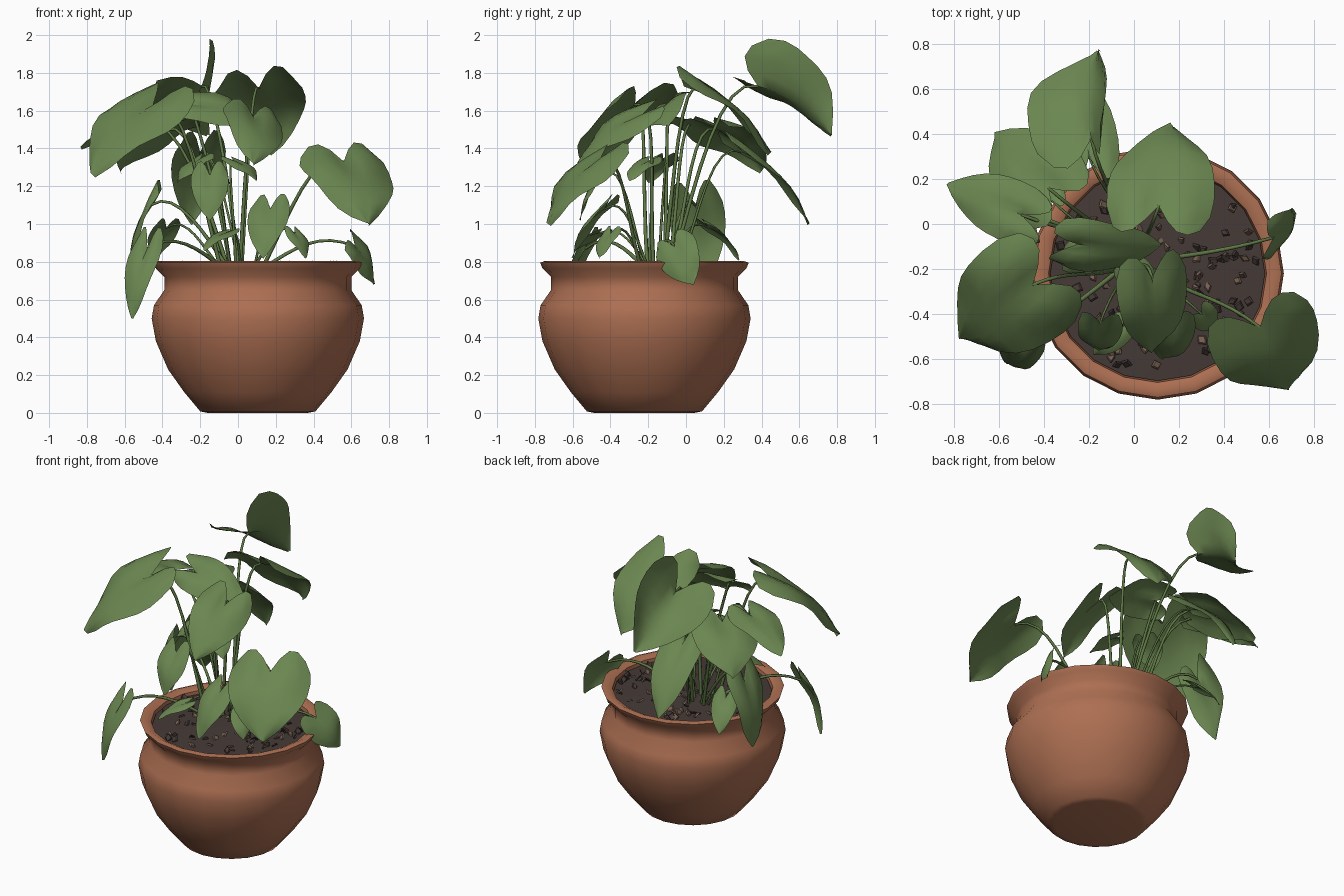
import bpy, bmesh, math, random
from mathutils import Vector, Matrix

random.seed(4)
if "Cube" in bpy.data.objects:
    bpy.data.objects.remove(bpy.data.objects["Cube"], do_unlink=True)


def material(name, r, g, b):
    m = bpy.data.materials.new(name)
    m.use_nodes = True
    m.diffuse_color = (r, g, b, 1)
    bsdf = m.node_tree.nodes["Principled BSDF"]
    bsdf.inputs["Base Color"].default_value = (r, g, b, 1)
    bsdf.inputs["Roughness"].default_value = 0.8
    return m


TERRACOTTA = material("terracotta", 0.42, 0.16, 0.085)
SOIL = material("dark soil", 0.06, 0.043, 0.038)
CHIP = material("bark chips", 0.18, 0.115, 0.085)
LEAF = material("leaf green", 0.147, 0.24, 0.082)
STEM = material("stem green", 0.115, 0.19, 0.06)

CENTRE = Vector((0.105, -0.22, 0))


def finish(name, bm, mat, angle=40):
    mesh = bpy.data.meshes.new(name)
    bm.to_mesh(mesh)
    bm.free()
    mesh.materials.append(mat)
    ob = bpy.data.objects.new(name, mesh)
    bpy.context.collection.objects.link(ob)
    bpy.ops.object.select_all(action='DESELECT')
    ob.select_set(True)
    bpy.context.view_layer.objects.active = ob
    bpy.ops.object.shade_smooth_by_angle(angle=math.radians(angle))
    return ob


def lathe(name, profile, mat, sides=20):
    """Spin a radius/height profile around the pot axis."""
    bm = bmesh.new()
    rings = []
    for r, z in profile:
        ring = []
        for i in range(sides):
            a = math.tau * i / sides
            ring.append(bm.verts.new(CENTRE + Vector((r * math.cos(a), r * math.sin(a), z))))
        rings.append(ring)
    for lo, hi in zip(rings, rings[1:]):
        for i in range(sides):
            j = (i + 1) % sides
            bm.faces.new((lo[i], lo[j], hi[j], hi[i]))
    bm.faces.new(rings[0])
    bm.faces.new(rings[-1])
    bmesh.ops.recalc_face_normals(bm, faces=bm.faces)
    return finish(name, bm, mat, 50)


# Pot with a flared rim above a short neck, and the soil inside it
lathe("pot", [(0.265, 0), (0.305, 0.008), (0.39, 0.11), (0.475, 0.23), (0.54, 0.38),
              (0.562, 0.5), (0.55, 0.57), (0.495, 0.65), (0.495, 0.72), (0.54, 0.765),
              (0.552, 0.795), (0.525, 0.805), (0.485, 0.785), (0.475, 0.72)], TERRACOTTA)
lathe("soil", [(0.478, 0.74), (0.478, 0.765), (0.3, 0.775), (0.05, 0.785)], SOIL)

# Bark flakes leaning out of the soil, every other one pale
bm = bmesh.new()
for i in range(110):
    a, r = random.uniform(0, math.tau), 0.45 * math.sqrt(random.random())
    spot = CENTRE + Vector((r * math.cos(a), r * math.sin(a), 0.782))
    place = (Matrix.Translation(spot)
             @ Matrix.Rotation(random.uniform(0, math.tau), 4, 'Z')
             @ Matrix.Rotation(random.uniform(0.3, 1.1), 4, 'X')
             @ Matrix.Diagonal((random.uniform(0.5, 0.9), 1, 1, 1)))
    made = bmesh.ops.create_cone(bm, cap_ends=True, segments=4, radius1=0.03,
                                 radius2=0.022, depth=0.008, matrix=place)["verts"]
    for f in {f for v in made for f in v.link_faces}:
        f.material_index = i % 2
chips = finish("bark_chips", bm, CHIP, 20)
chips.data.materials.append(SOIL)

# Half widths of a heart-shaped blade from its notch to its tip
WIDTHS = [0.82, 0.97, 1, 0.97, 0.89, 0.75, 0.56, 0.32, 0.03]
COLS = 8


def leaf_blade(name, base, tip, side, half, cup=-0.3):
    base, tip, side = Vector(base), Vector(tip), Vector(side)
    along = tip - base
    length = along.length
    along.normalize()
    side = (side - along * side.dot(along)).normalized()
    up = side.cross(along)
    if up.z < 0:
        up.negate()
    phase = random.uniform(0, math.tau)
    bm = bmesh.new()
    grid = []
    for i, w in enumerate(WIDTHS):
        t = i / (len(WIDTHS) - 1)
        row = []
        for j in range(COLS + 1):
            s = 2 * j / COLS - 1
            lobe = 0.32 * math.sin(math.pi * 0.8 * abs(s)) * (1 - t) ** 2
            lift = (0.12 * length * math.sin(math.pi * t)
                    + half * (0.12 * abs(s) + cup * s * s) * (1 - t ** 3)
                    + 0.07 * half * abs(s) * math.sin(9 * t + phase + 2 * s))
            row.append(bm.verts.new(base + along * length * (t - lobe)
                                    + side * half * w * s + up * lift))
        grid.append(row)
    for a, b in zip(grid, grid[1:]):
        for j in range(COLS):
            bm.faces.new((a[j], a[j + 1], b[j + 1], b[j]))
    bmesh.ops.recalc_face_normals(bm, faces=bm.faces)
    bm.normal_update()
    if sum(f.normal.dot(up) for f in bm.faces) < 0:
        bmesh.ops.reverse_faces(bm, faces=bm.faces)
    return finish(name, bm, LEAF, 60)


def stem(name, base, tip, thick):
    """Arching stalk from the soil to the notch of a leaf."""
    end = Vector(base)
    out = Vector((end.x, end.y + 0.14, 0))
    root = Vector((0.02, -0.14, 0.77)) + out * 0.2
    root += Vector((random.uniform(-0.04, 0.04), random.uniform(-0.04, 0.04), 0))
    fall = (Vector(tip) - end).normalized()
    curve = bpy.data.curves.new(name, 'CURVE')
    curve.dimensions = '3D'
    curve.bevel_depth = thick
    curve.bevel_resolution = 1
    curve.resolution_u = 8
    sp = curve.splines.new('BEZIER')
    sp.bezier_points.add(1)
    a, b = sp.bezier_points
    rise = max(end.z - root.z, 0.2)
    a.co, b.co, b.radius = root, end, 0.65
    a.handle_left = root - Vector((0, 0, 0.1))
    a.handle_right = root + out * 0.25 + Vector((0, 0, rise * 0.5))
    b.handle_left = end - out * 0.25 - fall * 0.08 + Vector((0, 0, 0.02))
    b.handle_right = end + fall * 0.1
    curve.materials.append(STEM)
    ob = bpy.data.objects.new(name, curve)
    bpy.context.collection.objects.link(ob)


# Large leaves: notch, tip, direction across the blade, half width, cupping
large = {
    "top_back": ((-0.19, 0.38, 1.73), (-0.16, 0.77, 1.47), (0.33, 0.1, 0.27), 0.23, 0.5),
    "upper_back": ((0.11, 0.08, 1.72), (0.17, 0.44, 1.37), (1, 0, 0), 0.24),
    "back_right": ((-0.38, 0.16, 1.5), (-0.62, 0.4, 1.28), (0.6, 0.6, 0.1), 0.21),
    "upper_middle": ((-0.25, -0.09, 1.63), (0.12, -0.09, 1.52), (0, 0.2, 0.15), 0.14),
    "front_middle": ((0.08, -0.24, 1.57), (0.08, -0.57, 1.32), (1, 0.1, -0.45), 0.17),
    "big_right": ((-0.45, -0.27, 1.63), (-0.77, -0.51, 1.26), (0.3, -0.5, -0.2), 0.26),
    "far_right": ((-0.5, 0.04, 1.53), (-0.83, 0.18, 1.4), (0.4, 0.9, 0), 0.14),
    "big_left": ((0.56, -0.46, 1.33), (0.69, -0.73, 1), (0.42, 0.2, 0), 0.25),
    "drooping_right": ((-0.46, 0.05, 1.1), (-0.56, 0.1, 0.69), (0, 1, 0), 0.15),
    "drooping_front": ((-0.48, -0.53, 0.87), (-0.56, -0.62, 0.5), (0.8, -0.3, 0.35), 0.09),
    "left_rim": ((0.62, -0.06, 0.88), (0.72, 0.04, 0.68), (0.35, 0.85, 0), 0.12),
}
# Small leaves lie level across the blade
small = {
    "low_back": ((-0.2, 0.3, 1.38), (-0.25, 0.65, 1), 0.14),
    "front_heart": ((-0.15, -0.44, 1.26), (-0.15, -0.56, 1.02), 0.1),
    "low_heart": ((0.17, -0.43, 1.08), (0.13, -0.6, 0.82), 0.11),
    "tiny_left": ((0.3, -0.4, 0.95), (0.36, -0.46, 0.82), 0.065),
    "tiny_front": ((-0.06, -0.46, 0.95), (-0.18, -0.58, 0.86), 0.07),
    "inner_back": ((-0.38, 0.12, 0.98), (-0.44, 0.28, 0.81), 0.08),
    "inner_middle": ((-0.02, -0.2, 1.33), (0.1, -0.3, 1.23), 0.08),
    "inner_right": ((-0.2, -0.12, 1.34), (-0.32, -0.2, 1.22), 0.09),
}
for name, (base, tip, *shape) in large.items():
    leaf_blade(name + "_leaf", base, tip, *shape)
    stem(name + "_stem", base, tip, 0.011)
for name, (base, tip, half) in small.items():
    side = (Vector(tip) - Vector(base)).cross(Vector((0, 0, 1)))
    leaf_blade(name + "_leaf", base, tip, side, half)
    stem(name + "_stem", base, tip, 0.008)
